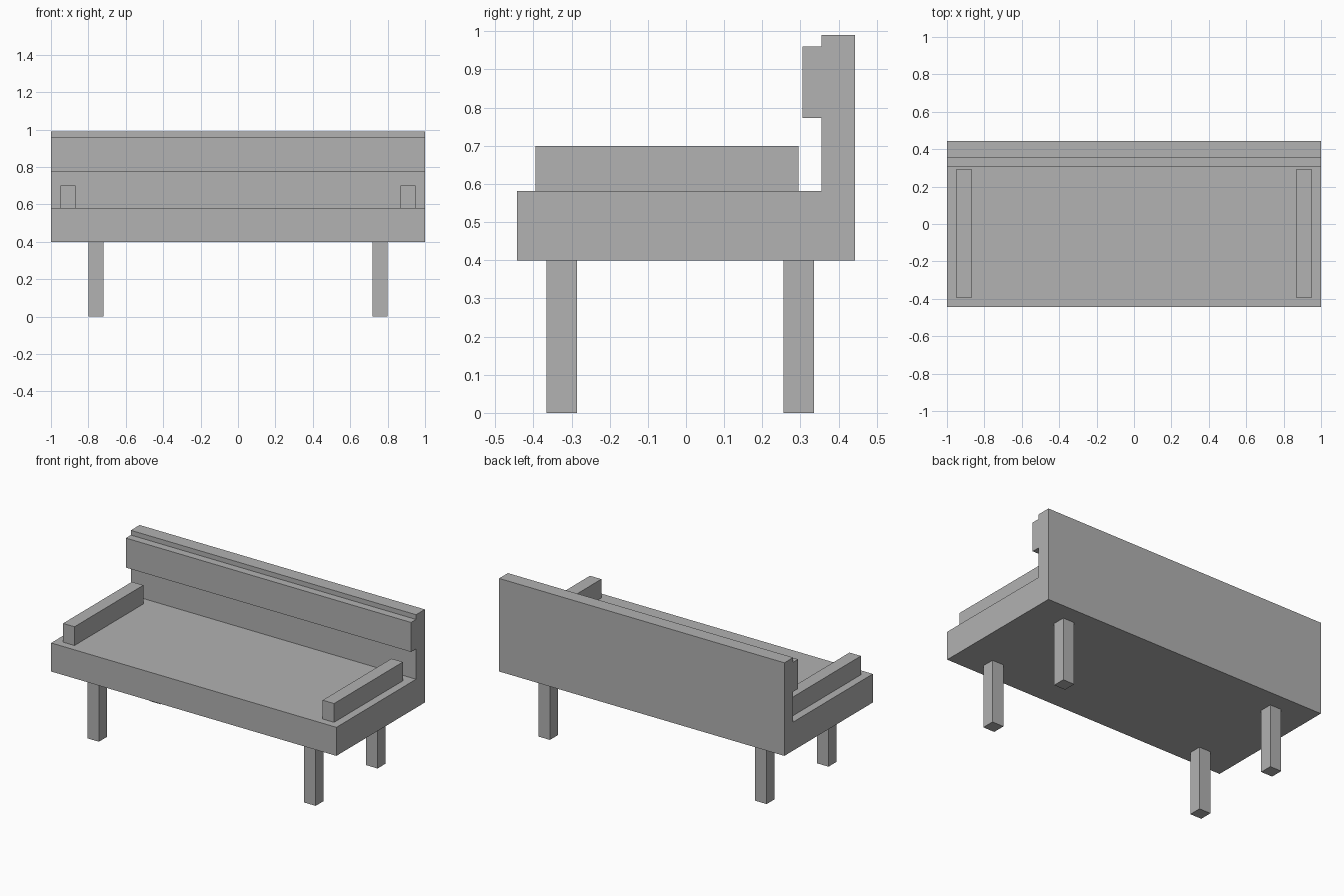
import bpy
import bmesh

cube = bpy.data.objects.get("Cube")
if cube:
    bpy.data.objects.remove(cube, do_unlink=True)

# Single plain grey
grey = bpy.data.materials.new("plain_grey")
grey.use_nodes = True
colour = (0.445, 0.445, 0.445, 1.0)
grey.diffuse_color = colour
grey.node_tree.nodes["Principled BSDF"].inputs["Base Color"].default_value = colour


def extrude_profile(name, profile, x0, x1):
    """Extrude a (y, z) outline along x."""
    bm = bmesh.new()
    face = bm.faces.new([bm.verts.new((x0, y, z)) for y, z in profile])
    result = bmesh.ops.extrude_face_region(bm, geom=[face])
    moved = [v for v in result["geom"] if isinstance(v, bmesh.types.BMVert)]
    bmesh.ops.translate(bm, verts=moved, vec=(x1 - x0, 0, 0))
    bmesh.ops.recalc_face_normals(bm, faces=bm.faces)
    mesh = bpy.data.meshes.new(name)
    bm.to_mesh(mesh)
    bm.free()
    mesh.materials.append(grey)
    obj = bpy.data.objects.new(name, mesh)
    bpy.context.collection.objects.link(obj)
    return obj


def box(name, x, y, z):
    outline = [(y[0], z[0]), (y[1], z[0]), (y[1], z[1]), (y[0], z[1])]
    return extrude_profile(name, outline, *x)


# Seat and upright back share one L-shaped section
front, back, back_face = -0.443, 0.443, 0.355
under, seat_top, top = 0.4, 0.581, 0.99
extrude_profile("seat_and_back", [
    (front, under), (back, under), (back, top),
    (back_face, top), (back_face, seat_top), (front, seat_top)], -1, 1)

# Padded rail along the front of the back
box("back_rail", (-1, 1), (0.305, back_face), (0.773, 0.96))

# Armrests and legs, mirrored left and right
for side, s in (("left", 1), ("right", -1)):
    box(side + "_armrest", (s * 0.87, s * 0.95), (-0.395, 0.295), (seat_top, 0.70))
    for end, y in (("front", -0.365), ("back", 0.255)):
        box(f"{end}_{side}_leg", (s * 0.72, s * 0.80), (y, y + 0.08), (0, under))
